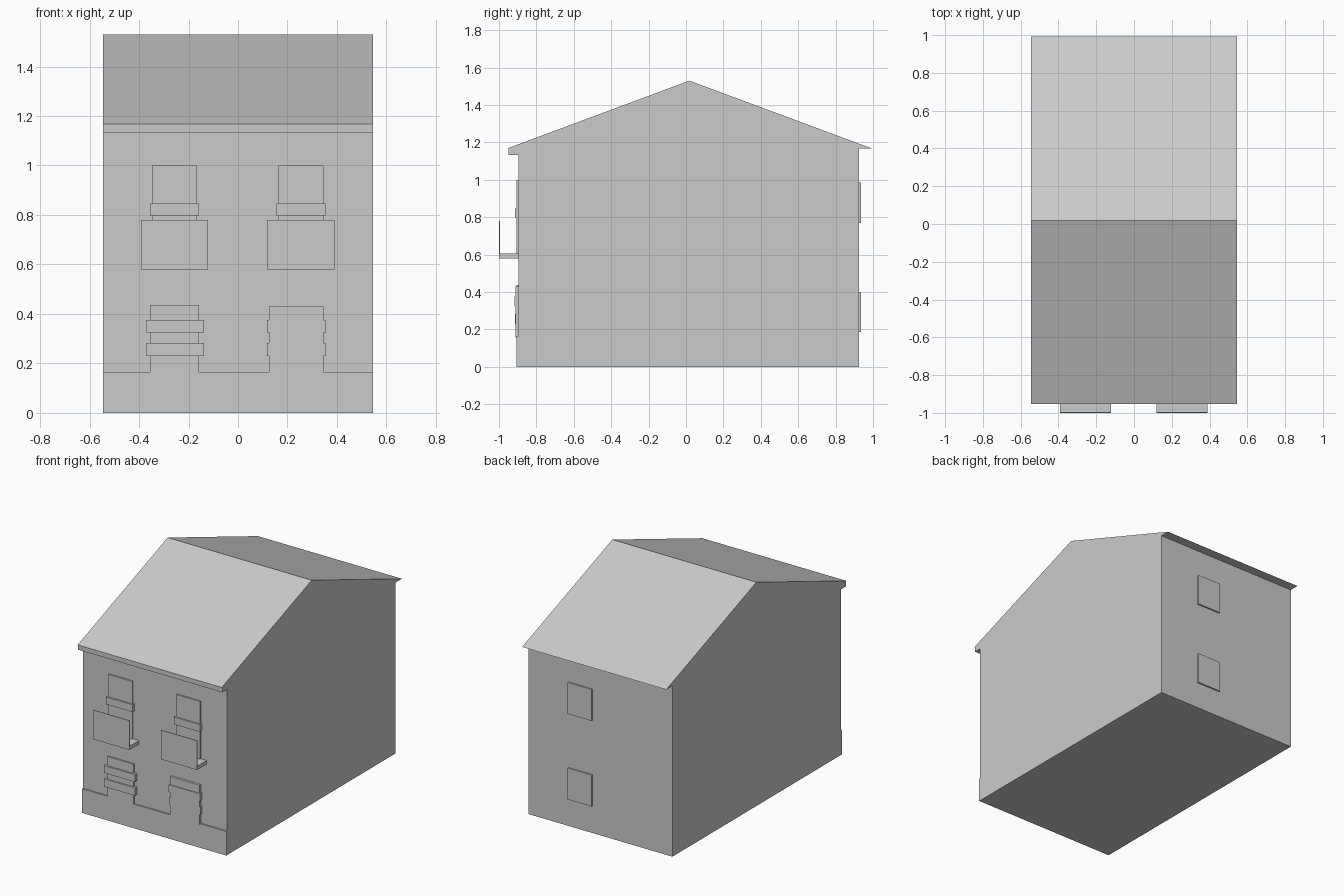
import bpy

cube = bpy.data.objects.get("Cube")
if cube:
    bpy.data.objects.remove(cube, do_unlink=True)

# One plain grey for the whole building
COLOUR = (0.6, 0.6, 0.6, 1)
grey = bpy.data.materials.new("plain_grey")
grey.use_nodes = True
grey.diffuse_color = COLOUR
grey.node_tree.nodes["Principled BSDF"].inputs["Base Color"].default_value = COLOUR

HALF = 0.545     # half the house width
FRONT = -0.895   # front wall plane
BACK = 0.925     # back wall plane


def extrude_x(name, profile, x0, x1):
    """Solid made by sweeping a (y, z) profile along x."""
    n = len(profile)
    verts = [(x, y, z) for x in (x0, x1) for y, z in profile]
    faces = [tuple(reversed(range(n))), tuple(range(n, 2 * n))]
    faces += [(i, (i + 1) % n, (i + 1) % n + n, i + n) for i in range(n)]
    mesh = bpy.data.meshes.new(name)
    mesh.from_pydata(verts, [], faces)
    mesh.materials.append(grey)
    obj = bpy.data.objects.new(name, mesh)
    bpy.context.collection.objects.link(obj)
    return obj


def box(name, x, y, z):
    (y0, y1), (z0, z1) = y, z
    return extrude_x(name, [(y0, z0), (y1, z0), (y1, z1), (y0, z1)], *x)


def front_plate(name, x, z, depth):
    return box(name, x, (FRONT - depth, FRONT), z)


# Walls and gabled roof in one profile, with flat soffits under the eaves
extrude_x("house_body", [
    (FRONT, 0), (BACK, 0), (BACK, 1.168), (0.992, 1.168),
    (0.018, 1.53), (-0.954, 1.168), (FRONT, 1.168)], -HALF, HALF)

# Front cornice and plinth
box("front_cornice", (-HALF, HALF), (-0.948, FRONT), (1.132, 1.168))
front_plate("plinth", (-HALF, HALF), (0, 0.165), 0.01)

# Ground floor door, window and their cross bands
front_plate("front_door", (-0.355, -0.157), (0.165, 0.437), 0.01)
front_plate("ground_window", (0.125, 0.345), (0.158, 0.43), 0.016)
for side, x, low_depth in (("door", (-0.372, -0.138), 0.02),
                           ("window", (0.118, 0.353), 0.016)):
    front_plate(side + "_upper_band", x, (0.325, 0.375), 0.022)
    front_plate(side + "_lower_band", x, (0.23, 0.283), low_depth)

# Upper windows, each with a cross band and a balcony
for side, cx in (("right", -0.257), ("left", 0.254)):
    def span(half):
        return (cx - half, cx + half)
    front_plate(side + "_upper_window", span(0.091), (0.605, 1.0), 0.01)
    front_plate(side + "_window_band", span(0.099), (0.797, 0.847), 0.02)
    box(side + "_balcony_floor", span(0.136), (-1.0, FRONT), (0.58, 0.605))
    box(side + "_balcony_panel", span(0.136), (-1.0, -0.995), (0.605, 0.78))

# Back windows
for floor, z in (("lower", 0.185), ("upper", 0.77)):
    box(floor + "_back_window", (0.06, 0.24), (BACK, BACK + 0.01), (z, z + 0.215))
